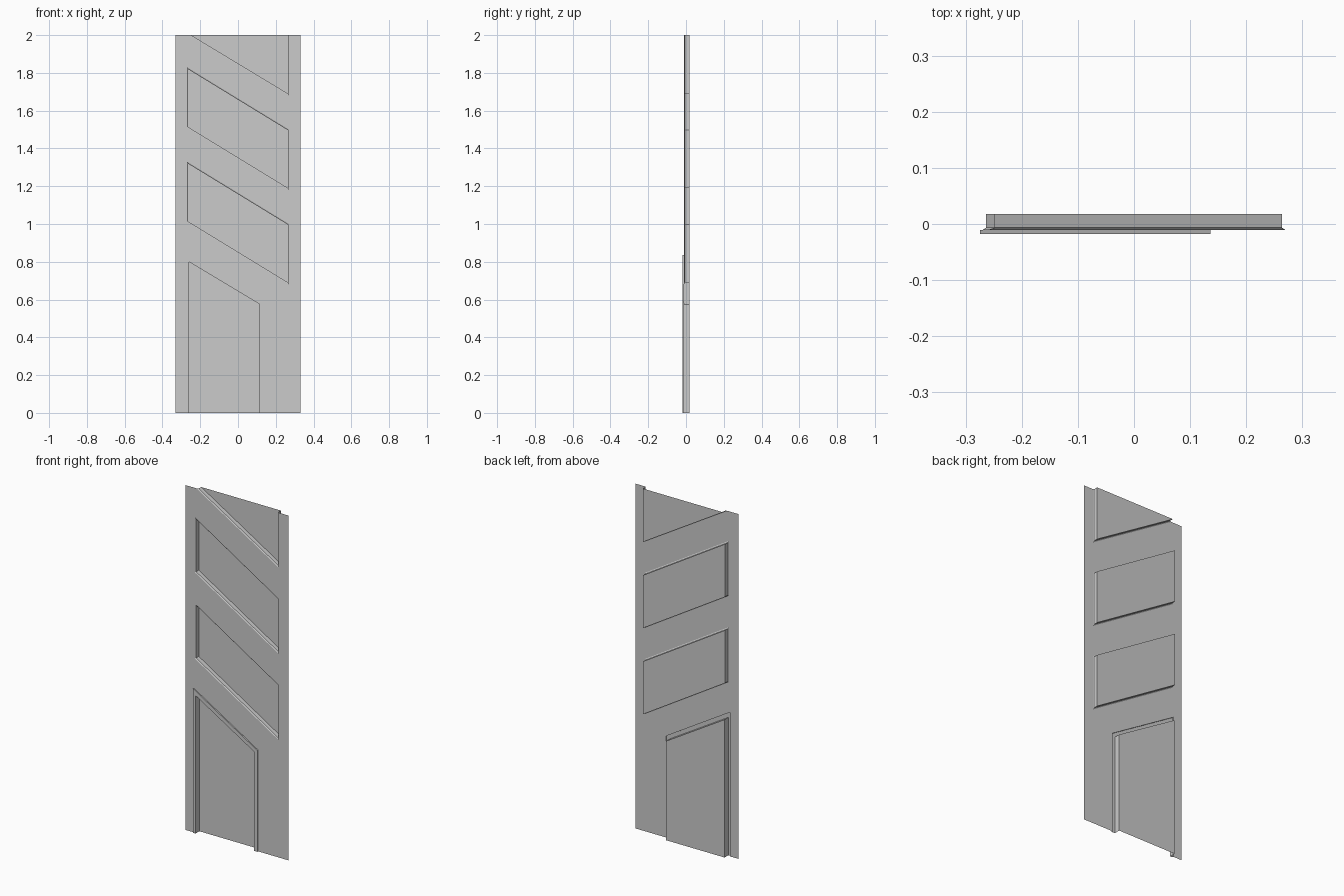
import bpy
from mathutils import Vector, geometry

if "Cube" in bpy.data.objects:
    bpy.data.objects.remove(bpy.data.objects["Cube"])

# depth levels: raised trim, sheet, chamfer end, recessed panel
TRIM, SHEET, CHAMFER, BACK = -0.0175, -0.0105, -0.0065, 0.0175
W, HALF, RISE, OPEN_H = 0.33, 0.27, 0.33, 0.32


def make(name, verts, faces):
    mesh = bpy.data.meshes.new(name)
    mesh.from_pydata(verts, [], faces)
    mesh.update()
    obj = bpy.data.objects.new(name, mesh)
    bpy.context.collection.objects.link(obj)
    return obj


def inset(poly, dist, open_last):
    """Move every edge of a counter-clockwise outline inward (the open last edge stays)."""
    n, lines = len(poly), []
    for i in range(n):
        a, b = Vector(poly[i]), Vector(poly[(i + 1) % n])
        d = (b - a).normalized()
        off = Vector((-d.y, d.x)) * (0 if open_last and i == n - 1 else dist)
        lines.append((a + off, b + off, d))
    out = []
    for i in range(n):
        p, _, d = lines[i - 1]
        q, _, e = lines[i]
        t = (q - p).cross(e) / d.cross(e)
        out.append(tuple(p + d * t))
    return out


def pressed(name, rings, open_last=False):
    """Skin a stack of (outline, depth) rings and cap the last one."""
    n = len(rings[0][0])
    verts = [(x, y, z) for poly, y in rings for x, z in poly]
    faces = []
    for r in range(len(rings) - 1):
        for i in range(n - 1 if open_last else n):
            a, b = r * n + i, r * n + (i + 1) % n
            faces.append((a, b, b + n, a + n))
    last = (len(rings) - 1) * n
    faces.append(tuple(range(last, last + n)))
    make(name, verts, faces)


def flat(name, poly):
    make(name, [(x, SHEET, z) for x, z in poly], [tuple(range(len(poly)))])


def recess(name, poly, open_last=False):
    inner = inset(poly, 0.006, open_last)
    pressed(name, [(poly, SHEET), (inner, CHAMFER), (inner, BACK)], open_last)


# slanted recessed panels; the top one is cut by the upper edge
z1, z2, z3 = 0.68, 1.18, 1.68
for name, z in (("lower_panel", z1), ("middle_panel", z2)):
    recess(name, [(HALF, z), (HALF, z + OPEN_H),
                  (-HALF, z + OPEN_H + RISE), (-HALF, z + RISE)])
recess("top_panel", [(-0.26, 2), (HALF, z3), (HALF, 2)], True)

# bottom recess with a raised trim around it
door = [(0.115, 0), (0.115, 0.575), (-0.26, 0.80), (-0.26, 0)]
trim = [(0.136, 0), (0.136, 0.588), (-0.275, 0.836), (-0.275, 0)]
pressed("bottom_panel", [(trim, SHEET), (trim, TRIM), (door, TRIM), (door, BACK)], True)

# flat sheet between the recesses
flat("left_stile", [(-W, 0), (-0.275, 0), (-0.275, 0.836), (-HALF, 0.833),
                    (-HALF, 2), (-W, 2)])
flat("right_stile", [(HALF, 0), (W, 0), (W, 2), (HALF, 2)])
flat("bottom_rail", [(0.136, 0), (HALF, 0), (HALF, z1), (-HALF, z1 + RISE),
                     (-HALF, 0.833), (0.136, 0.588)])
flat("middle_rail", [(HALF, z1 + OPEN_H), (HALF, z2), (-HALF, z2 + RISE),
                     (-HALF, z1 + OPEN_H + RISE)])
flat("top_rail", [(HALF, z2 + OPEN_H), (HALF, z3), (-0.26, 2), (-HALF, 2),
                  (-HALF, z2 + OPEN_H + RISE)])
